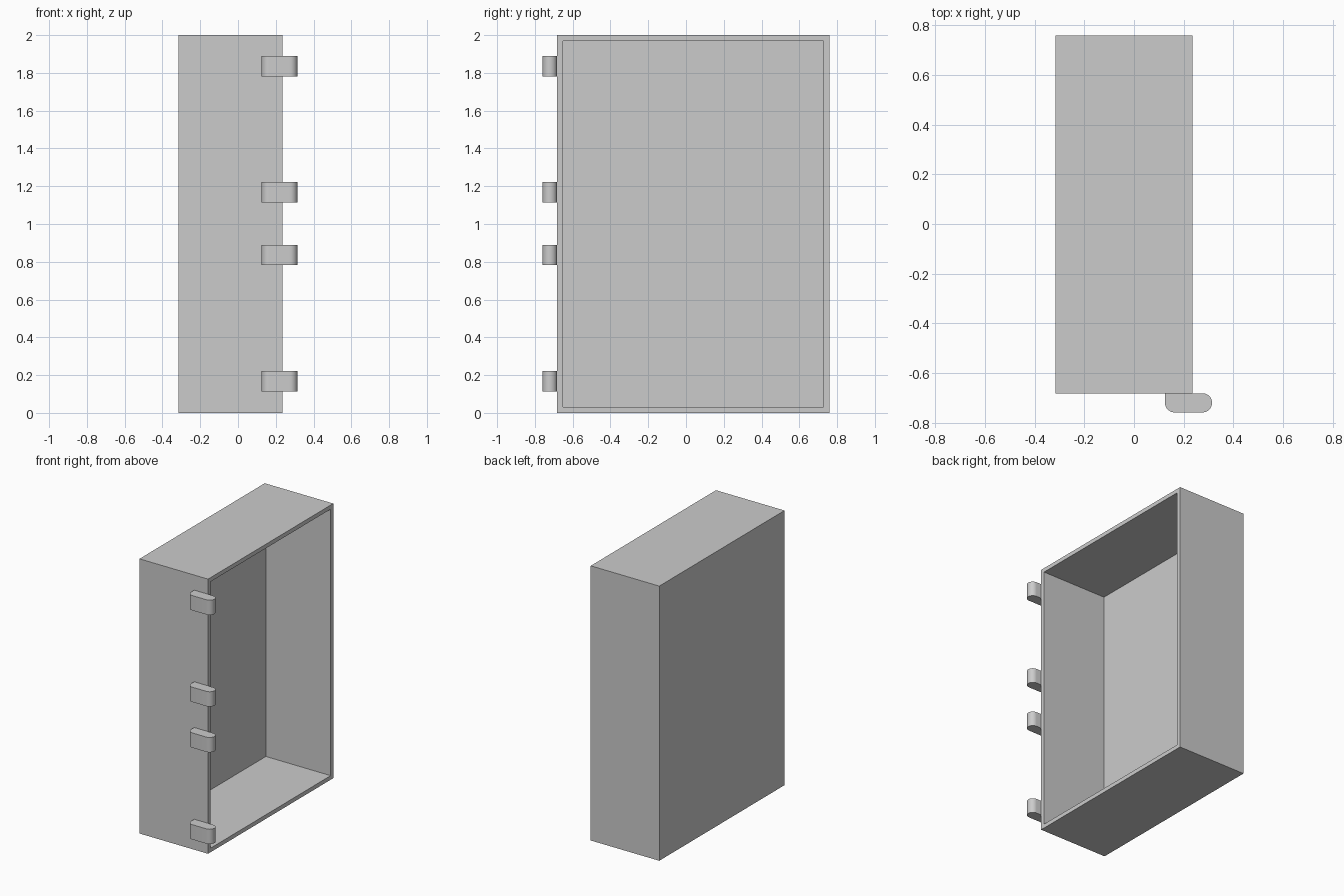
import bpy, bmesh
from math import pi, cos, sin
from mathutils import Vector
from mathutils.geometry import delaunay_2d_cdt

cube = bpy.data.objects.get("Cube")
if cube:
    bpy.data.objects.remove(cube, do_unlink=True)

GREY = (0.6, 0.6, 0.6, 1)
grey = bpy.data.materials.new("plain grey")
grey.use_nodes = True
grey.diffuse_color = GREY
grey.node_tree.nodes["Principled BSDF"].inputs["Base Color"].default_value = GREY


def arc(u, v, radius, start, end, steps):
    angles = [start + (end - start) * i / steps for i in range(steps + 1)]
    return [Vector((u + radius * cos(a), v + radius * sin(a))) for a in angles]


def circle(u, v, radius):
    return arc(u, v, radius, 0, 2 * pi, 40)[:-1]


def rectangle(low, high):
    return [Vector(p) for p in ((low[0], low[1]), (high[0], low[1]),
                                (high[0], high[1]), (low[0], high[1]))]


def lift(point, axis, level):
    """Place a flat point in space, across the given axis."""
    coords = list(point)
    coords.insert(axis, level)
    return Vector(coords)


def add_sheet(bm, loops, axis, level):
    """Fill the first loop, leaving the others open as holes."""
    points, edges = [], []
    for loop in loops:
        start, count = len(points), len(loop)
        points += loop
        edges += [(start + i, start + (i + 1) % count) for i in range(count)]
    filled = delaunay_2d_cdt(points, edges, [], 4, 1e-6)
    verts = [bm.verts.new(lift(p, axis, level)) for p in filled[0]]
    for face in filled[2]:
        bm.faces.new([verts[i] for i in face])


def add_tube(bm, loop_a, loop_b, axis, level_a, level_b):
    a = [bm.verts.new(lift(p, axis, level_a)) for p in loop_a]
    b = [bm.verts.new(lift(p, axis, level_b)) for p in loop_b]
    for i in range(len(a)):
        bm.faces.new((a[i - 1], a[i], b[i], b[i - 1]))


def add_wall(bm, outer, inner, holes, axis, level_out, level_in):
    rings = [circle(*hole) for hole in holes]
    add_sheet(bm, [outer] + rings, axis, level_out)
    add_sheet(bm, [inner] + rings, axis, level_in)
    for ring in rings:
        add_tube(bm, ring, ring, axis, level_out, level_in)


def finish(name, bm):
    bmesh.ops.remove_doubles(bm, verts=bm.verts, dist=1e-5)
    bmesh.ops.recalc_face_normals(bm, faces=bm.faces)
    mesh = bpy.data.meshes.new(name)
    bm.to_mesh(mesh)
    bm.free()
    mesh.materials.append(grey)
    obj = bpy.data.objects.new(name, mesh)
    bpy.context.collection.objects.link(obj)
    bpy.ops.object.select_all(action="DESELECT")
    obj.select_set(True)
    bpy.context.view_layer.objects.active = obj
    bpy.ops.object.shade_smooth_by_angle(angle=pi / 6)
    return obj


# Enclosure size: outer corners and the hollow, which is open towards +x
WALL = 0.03
low, high = Vector((-0.316, -0.682, 0)), Vector((0.236, 0.759, 2))
hollow_low = low + Vector((WALL, WALL, WALL))
hollow_high = high - Vector((0, WALL, WALL))

# Front wall: six large holes, each with a small one below
front_holes = []
for group in (0.222, 0.779):
    for i in range(3):
        z = group + i * 0.278
        front_holes += [(-0.042, z, 0.057), (-0.042, z - 0.088, 0.018)]

# Top wall: columns of paired holes
top_holes = []
for x, first, pairs in ((-0.214, -0.517, 4), (-0.026, -0.507, 4), (0.163, -0.507, 2)):
    for i in range(pairs):
        top_holes += [(x, first + i * 0.333 + step, 0.018) for step in (0, 0.111)]

# Side panel: one large opening and the mounting holes
side_holes = [(0.503, 1.747, 0.134)]
side_holes += [(y, z, 0.018) for y, z in ((0.289, 1.747), (0.503, 1.533), (-0.513, 0.662),
                                          (-0.513, 0.352), (0.064, 0.72), (0.052, 0.182))]
side_holes += [(y, z, 0.0155) for y in (-0.503, 0.141) for z in (1.274, 1.82)]

# Enclosure walls and rim
bm = bmesh.new()
for axis, is_high, holes in ((0, False, side_holes), (1, False, front_holes), (1, True, []),
                             (2, False, []), (2, True, top_holes)):
    u, v = [i for i in range(3) if i != axis]
    outer = rectangle((low[u], low[v]), (high[u], high[v]))
    inner = rectangle((hollow_low[u], hollow_low[v]), (hollow_high[u], hollow_high[v]))
    level_out = high[axis] if is_high else low[axis]
    level_in = hollow_high[axis] if is_high else hollow_low[axis]
    add_wall(bm, outer, inner, holes, axis, level_out, level_in)
add_tube(bm, rectangle(low.yz, high.yz), rectangle(hollow_low.yz, hollow_high.yz),
         0, high.x, high.x)
finish("enclosure", bm)

# Four hinge knuckles along the front edge, each bored for a pin
R, HEIGHT = 0.0385, 0.108
pin_x, pin_y, start_x = 0.276, low.y - R, 0.125
outline = [Vector((start_x, low.y))]
outline += arc(start_x + R, pin_y, R, pi, 1.5 * pi, 10)
outline += arc(pin_x, pin_y, R, -pi / 2, pi / 2, 20)
for i, z in enumerate((0.168, 0.836, 1.169, 1.836), 1):
    bm = bmesh.new()
    bottom, top = z - HEIGHT / 2, z + HEIGHT / 2
    add_wall(bm, outline, outline, [(pin_x, pin_y, 0.018)], 2, bottom, top)
    add_tube(bm, outline, outline, 2, bottom, top)
    finish(f"hinge_knuckle_{i}", bm)
